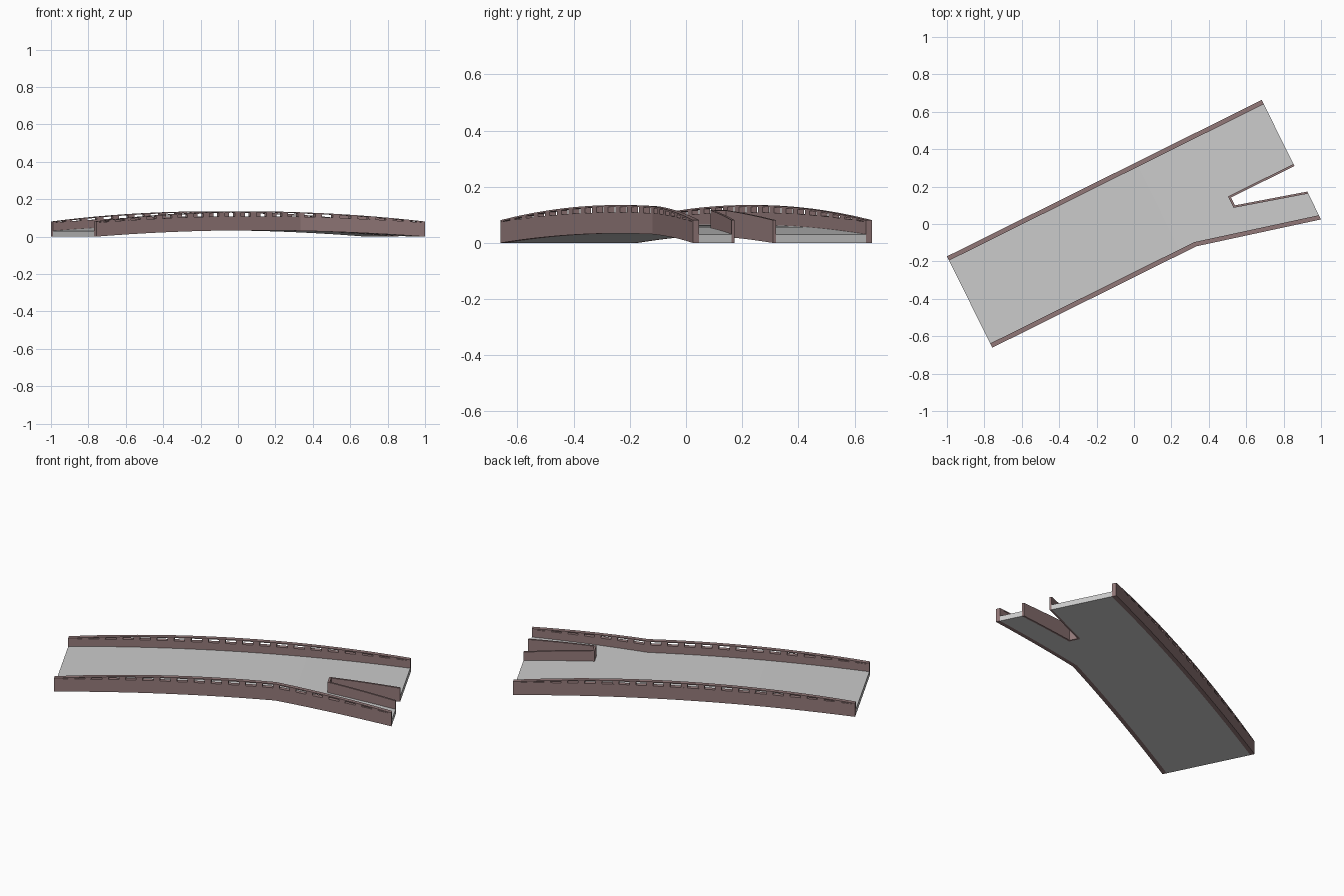
import bpy, bmesh

if "Cube" in bpy.data.objects:
    bpy.data.objects.remove(bpy.data.objects["Cube"])

# Local frame: s runs along the bridge, v across it
UX, UY = 0.8955, 0.445
S0, S1 = -0.9726, 0.9065
KINK, NOTCH = 0.245, 0.528
VL, VR = 0.290, -0.255
T, TI = 0.025, 0.012          # outer / inner parapet thickness
N = 20
STEP = (S1 - S0) / N

def arch(s):
    t = (2 * s - S0 - S1) / (S1 - S0)
    return 1 - t * t

def bottom(s): return 0.034 * arch(s)
def road(s): return bottom(s) + 0.031
def wall_top(s): return bottom(s) + 0.075
def rail_top(s): return 0.081 + 0.054 * arch(s)
def rail_low(s): return rail_top(s) - 0.006

def lerp(s, a, va, b, vb): return va + (vb - va) * (s - a) / (b - a)
def left(s): return VL
def right(s): return VR if s <= KINK else lerp(s, KINK, VR, S1, -0.423)
def notch_hi(s): return -0.104
def notch_lo(s): return lerp(s, NOTCH, -0.151, S1, -0.257)
def shift(f, d): return lambda s: f(s) + d

def sweep(bm, a, b, v0, v1, z0, z1):
    """Box section swept from s=a to s=b, bending at every segment and kink."""
    cuts = [S0 + i * STEP for i in range(N + 1)] + [KINK]
    st = [a] + sorted(c for c in cuts if a + 1e-4 < c < b - 1e-4) + [b]
    rings = []
    for s in st:
        ring = []
        for v, z in ((v0, z0), (v1, z0), (v1, z1), (v0, z1)):
            w = v(s)
            ring.append(bm.verts.new((UX * s - UY * w, UY * s + UX * w, z(s))))
        rings.append(ring)
    for r, q in zip(rings, rings[1:]):
        for i in range(4):
            j = (i + 1) % 4
            bm.faces.new((r[i], r[j], q[j], q[i]))
    bm.faces.new(rings[0][::-1])
    bm.faces.new(rings[-1])

def finish(name, bm, mat=None):
    bmesh.ops.recalc_face_normals(bm, faces=bm.faces)
    me = bpy.data.meshes.new(name)
    bm.to_mesh(me)
    bm.free()
    if mat:
        me.materials.append(mat)
    bpy.context.collection.objects.link(bpy.data.objects.new(name, me))

brown = bpy.data.materials.new("brown_stone")
brown.diffuse_color = (0.29, 0.19, 0.19, 1)
brown.use_nodes = True
brown.node_tree.nodes["Principled BSDF"].inputs["Base Color"].default_value = brown.diffuse_color

# Road deck: main span plus the two forks around the notch
bm = bmesh.new()
j = NOTCH - TI
sweep(bm, S0, j, shift(right, T), shift(left, -T), bottom, road)
sweep(bm, j, S1, shift(notch_hi, TI), shift(left, -T), bottom, road)
sweep(bm, j, S1, shift(right, T), shift(notch_lo, -TI), bottom, road)
finish("road_deck", bm)

# Outer parapets: solid wall, posts and a thin top rail
for name, lo, hi in (("left", shift(left, -T), left),
                     ("right", right, shift(right, T))):
    bm = bmesh.new()
    sweep(bm, S0, S1, lo, hi, bottom, wall_top)
    finish(name + "_parapet", bm, brown)
    bm = bmesh.new()
    sweep(bm, S0, S1, lo, hi, rail_low, rail_top)
    finish(name + "_top_rail", bm, brown)
    bm = bmesh.new()
    for i in range(N + 1):
        c = S0 + i * STEP
        sweep(bm, max(S0, c - 0.018), min(S1, c + 0.018), lo, hi, wall_top, rail_low)
    finish(name + "_posts", bm, brown)

# Solid inner parapets around the notch
bm = bmesh.new()
sweep(bm, NOTCH, S1, notch_hi, shift(notch_hi, TI), bottom, rail_top)
sweep(bm, NOTCH, S1, shift(notch_lo, -TI), notch_lo, bottom, rail_top)
sweep(bm, j, NOTCH, shift(notch_lo, -TI), shift(notch_hi, TI), bottom, rail_top)
finish("notch_parapet", bm, brown)
